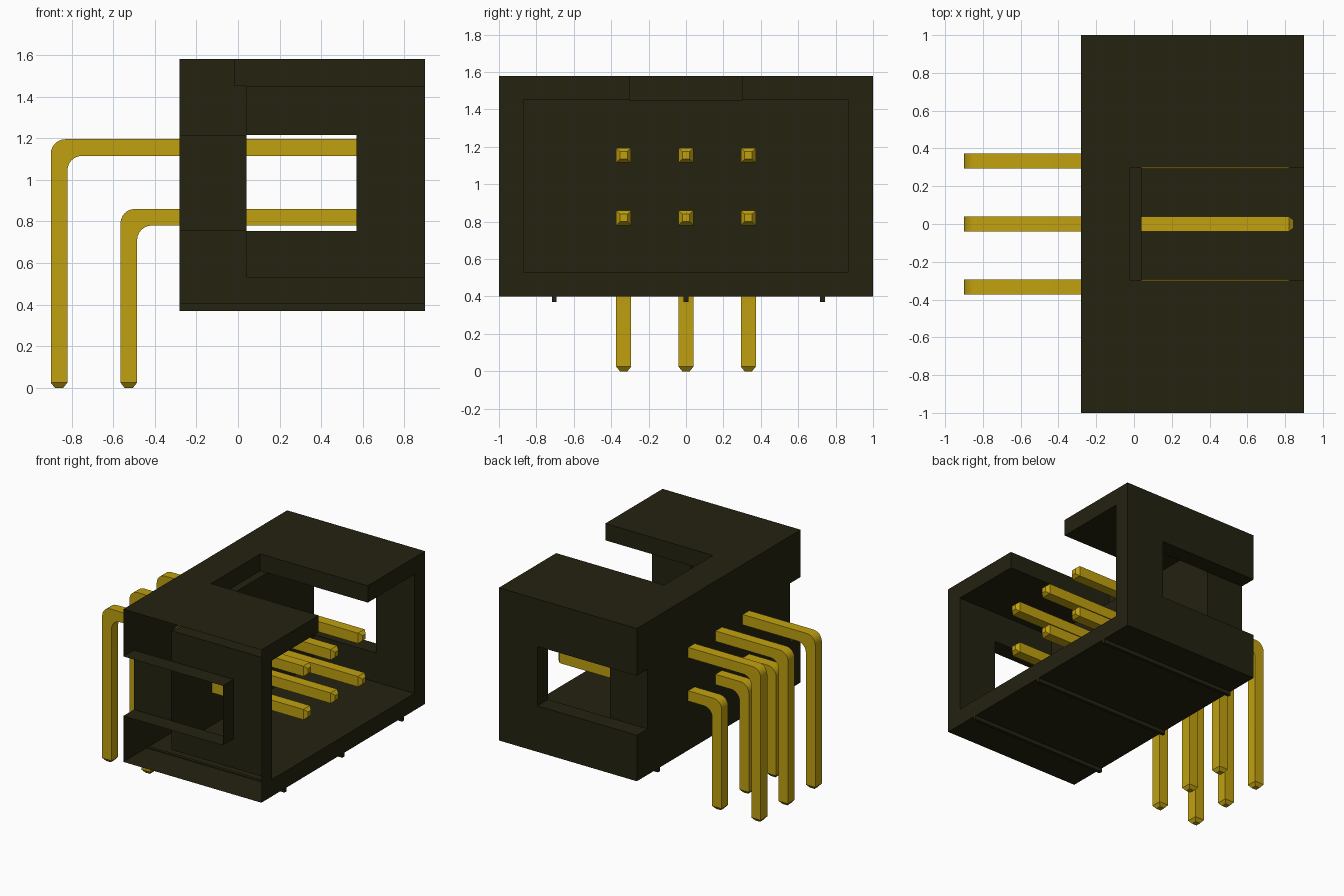
import bpy, bmesh, math

cube = bpy.data.objects.get("Cube")
if cube:
    bpy.data.objects.remove(cube, do_unlink=True)


def make_material(name, rgb, rough):
    mat = bpy.data.materials.new(name)
    mat.use_nodes = True
    mat.diffuse_color = (*rgb, 1)
    bsdf = mat.node_tree.nodes["Principled BSDF"]
    bsdf.inputs["Base Color"].default_value = (*rgb, 1)
    bsdf.inputs["Roughness"].default_value = rough
    return mat


black = make_material("black plastic", (0.017, 0.016, 0.005), 0.6)
gold = make_material("gold metal", (0.53, 0.355, 0.005), 0.4)


def finish(name, bm, mat):
    mesh = bpy.data.meshes.new(name)
    bm.to_mesh(mesh)
    bm.free()
    mesh.materials.append(mat)
    obj = bpy.data.objects.new(name, mesh)
    bpy.context.collection.objects.link(obj)
    return obj


# Shroud outline and its hollows, as (x range, y range, z range)
BODY = ((-0.28, 0.90), (-1.0, 1.0), (0.40, 1.58))
HOLLOWS = [
    ((0.04, 0.90), (-0.87, 0.87), (0.53, 1.45)),    # socket cavity
    ((-0.02, 0.90), (-0.30, 0.30), (1.45, 1.58)),   # key slot in the top
    ((-0.28, 0.57), (-1.0, -0.87), (0.755, 1.215)),  # side openings
    ((-0.28, 0.57), (0.87, 1.0), (0.755, 1.215)),
]


def build_shroud():
    # Split the block along every hollow's planes, then skin the solid cells
    cuts = [sorted({v for box in [BODY] + HOLLOWS for v in box[a]}) for a in range(3)]

    def solid(cell):
        if any(not 0 <= cell[a] < len(cuts[a]) - 1 for a in range(3)):
            return False
        mid = [(cuts[a][cell[a]] + cuts[a][cell[a] + 1]) / 2 for a in range(3)]
        return not any(all(b[a][0] < mid[a] < b[a][1] for a in range(3)) for b in HOLLOWS)

    bm = bmesh.new()
    verts = {}

    def vert(idx):
        if idx not in verts:
            verts[idx] = bm.verts.new([cuts[a][idx[a]] for a in range(3)])
        return verts[idx]

    cells = [(i, j, k) for i in range(len(cuts[0]) - 1)
             for j in range(len(cuts[1]) - 1) for k in range(len(cuts[2]) - 1)]
    for cell in filter(solid, cells):
        for a in range(3):
            b, c = (a + 1) % 3, (a + 2) % 3
            for side in (0, 1):
                beside = list(cell)
                beside[a] += 2 * side - 1
                # The right-hand wall is a shell that is open on its outer side
                if solid(beside) or (a == 1 and side == 0 and cell[1] == 0):
                    continue
                loop = []
                for db, dc in ((0, 0), (1, 0), (1, 1), (0, 1)):
                    p = list(cell)
                    p[a] += side
                    p[b] += db
                    p[c] += dc
                    loop.append(vert(tuple(p)))
                bm.faces.new(loop if side else loop[::-1])
    bmesh.ops.dissolve_limit(bm, angle_limit=0.01, verts=bm.verts[:], edges=bm.edges[:])
    return finish("shroud", bm, black)


# Thin standoff ribs under the shroud
def build_rib(name, y):
    bm = bmesh.new()
    bmesh.ops.create_cube(bm, size=1)
    for v in bm.verts:
        v.co = (0.31 + v.co.x * 1.18, y + v.co.y * 0.025, 0.3875 + v.co.z * 0.035)
    return finish(name, bm, black)


# Square right-angle pin: rings of four points swept round the bend
def build_pin(name, y, post_x, bar_z, h=0.04, r=0.07, tip=0.025, steps=6):
    t = 0.02                                    # half width of the tip
    rings = [((post_x - t, 0), (post_x + t, 0), t),
             ((post_x - h, tip), (post_x + h, tip), h)]
    for i in range(steps + 1):
        a = math.pi / 2 * i / steps
        dx, dz = r * (1 - math.cos(a)), r * (1 - math.sin(a))
        rings.append(((post_x - h + dx, bar_z + h - dz),
                      (post_x + h + dx, bar_z - h - dz), h))
    rings += [((0.82, bar_z + h), (0.82, bar_z - h), h),
              ((0.845, bar_z + t), (0.845, bar_z - t), t)]
    bm = bmesh.new()
    loops = []
    for (ox, oz), (ix, iz), w in rings:
        loops.append([bm.verts.new(p) for p in ((ox, y - w, oz), (ox, y + w, oz),
                                                (ix, y + w, iz), (ix, y - w, iz))])
    for p, q in zip(loops, loops[1:]):
        for i in range(4):
            j = (i + 1) % 4
            bm.faces.new((p[i], p[j], q[j], q[i]))
    bm.faces.new(loops[0])
    bm.faces.new(loops[-1])
    bmesh.ops.recalc_face_normals(bm, faces=bm.faces[:])
    return finish(name, bm, gold)


build_shroud()
for label, y in (("right", -0.705), ("middle", 0.0), ("left", 0.73)):
    build_rib(f"rib_{label}", y)

pins = []
for row, post_x, bar_z in (("upper", -0.86, 1.155), ("lower", -0.525, 0.82)):
    for label, y in (("right", -0.333), ("middle", 0.0), ("left", 0.333)):
        pins.append(build_pin(f"{row}_pin_{label}", y, post_x, bar_z))

# Smooth the bends, keep the square edges crisp
bpy.ops.object.select_all(action='DESELECT')
for pin in pins:
    pin.select_set(True)
bpy.context.view_layer.objects.active = pins[0]
bpy.ops.object.shade_smooth_by_angle(angle=math.radians(30))
